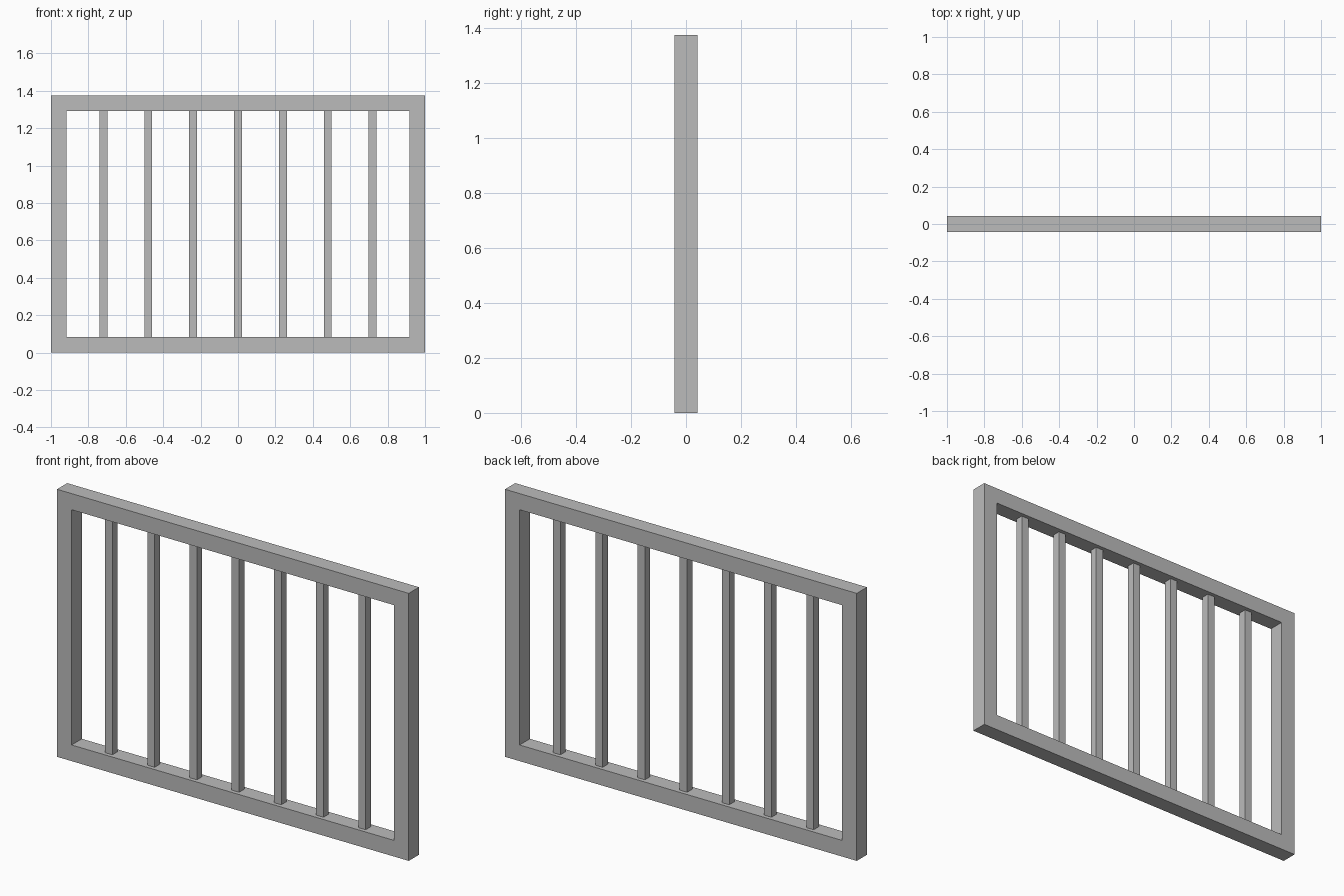
import bpy, bmesh
from mathutils import Matrix, Vector

if "Cube" in bpy.data.objects:
    bpy.data.objects.remove(bpy.data.objects["Cube"])

WIDTH, HEIGHT = 2.0, 1.375
BORDER = 0.083          # frame member width and depth
BAR = 0.042             # square bar thickness
BAR_COUNT, PITCH = 7, 0.24

grey = bpy.data.materials.new("plain grey")
grey.diffuse_color = (0.5, 0.5, 0.5, 1.0)
grey.use_nodes = True
grey.node_tree.nodes["Principled BSDF"].inputs["Base Color"].default_value = grey.diffuse_color


def add_object(name, bm):
    bmesh.ops.recalc_face_normals(bm, faces=bm.faces[:])
    mesh = bpy.data.meshes.new(name)
    bm.to_mesh(mesh)
    bm.free()
    mesh.materials.append(grey)
    obj = bpy.data.objects.new(name, mesh)
    bpy.context.collection.objects.link(obj)
    return obj


def box(size, center):
    bm = bmesh.new()
    matrix = Matrix.Translation(center) @ Matrix.Diagonal((*size, 1.0))
    bmesh.ops.create_cube(bm, size=1.0, matrix=matrix)
    return bm


# Frame: inset the front and back of a slab and bridge them into an opening
bm = box((WIDTH, BORDER, HEIGHT), Vector((0, 0, HEIGHT / 2)))
bm.normal_update()
faces = [f for f in bm.faces if abs(f.normal.y) > 0.9]
bmesh.ops.inset_individual(bm, faces=faces, thickness=BORDER, use_even_offset=True)
rims = [e for f in faces for e in f.edges]
bmesh.ops.delete(bm, geom=faces, context='FACES_ONLY')
bmesh.ops.bridge_loops(bm, edges=rims)
add_object("frame", bm)

# Evenly spaced upright bars between the rails
for i in range(BAR_COUNT):
    x = (i - (BAR_COUNT - 1) / 2) * PITCH
    add_object(f"upright_bar_{i + 1}",
               box((BAR, BAR, HEIGHT - 2 * BORDER), Vector((x, 0, HEIGHT / 2))))
